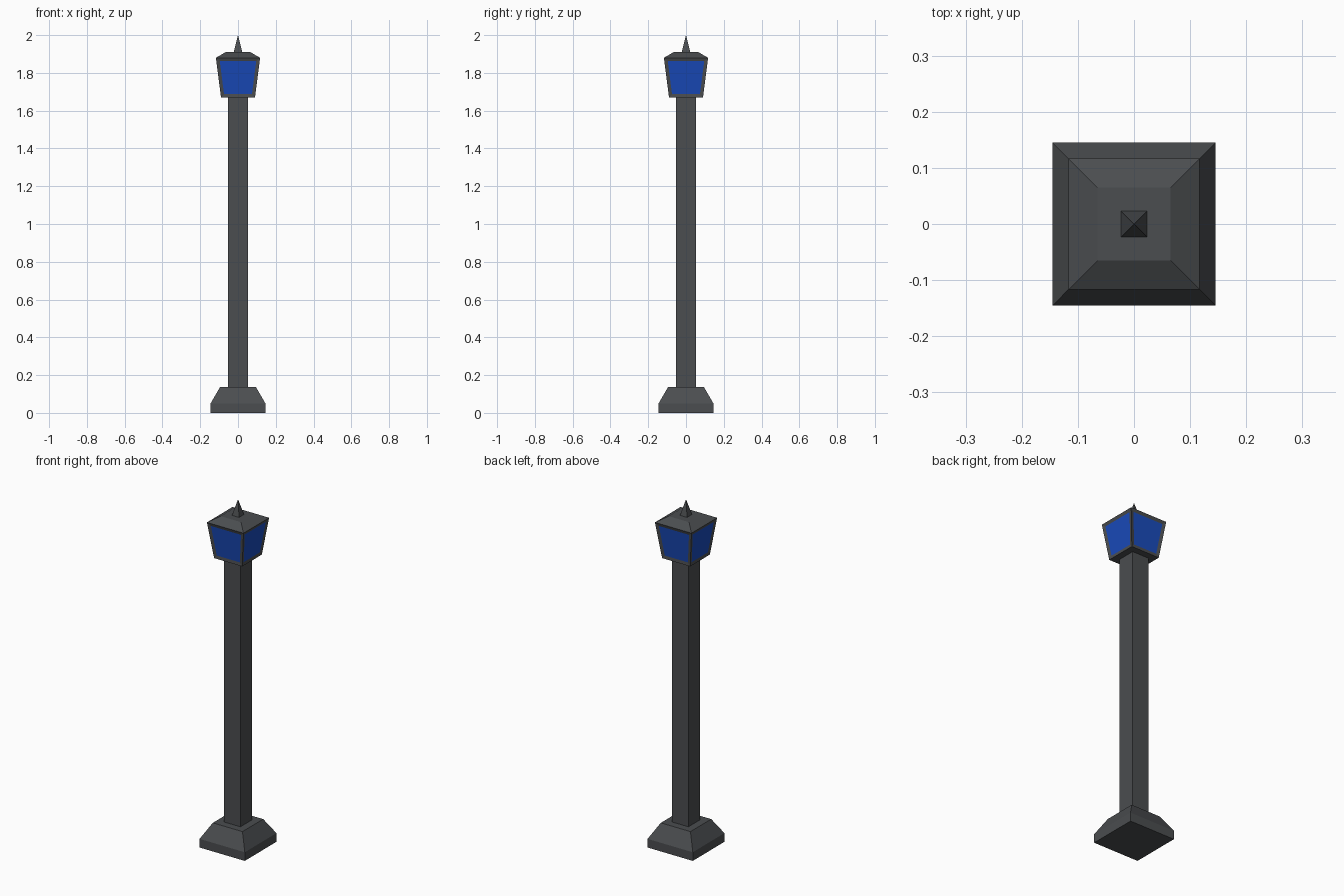
import bpy, bmesh
from math import pi, cos, sin

if "Cube" in bpy.data.objects:
    bpy.data.objects.remove(bpy.data.objects["Cube"])


def material(name, color):
    m = bpy.data.materials.new(name)
    m.diffuse_color = color
    m.use_nodes = True
    m.node_tree.nodes["Principled BSDF"].inputs["Base Color"].default_value = m.diffuse_color
    return m


iron = material("dark_iron", (0.07, 0.075, 0.08, 1))
glass = material("blue_glass", (0.01, 0.07, 0.5, 1))


def square_stack(name, levels, panel_inset=None):
    """Stack square rings of (half width, z); half width 0 closes to a point."""
    bm = bmesh.new()
    rings = []
    for half, z in levels:
        if half == 0:
            rings.append([bm.verts.new((0, 0, z))] * 4)
        else:
            r = half * 2 ** 0.5
            angles = [pi / 4 + i * pi / 2 for i in range(4)]
            rings.append([bm.verts.new((r * cos(a), r * sin(a), z)) for a in angles])
    bm.faces.new(rings[0][::-1])
    sides = []
    for low, high in zip(rings, rings[1:]):
        for i in range(4):
            j = (i + 1) % 4
            corners = [low[i], low[j], high[j], high[i]]
            sides.append(bm.faces.new(list(dict.fromkeys(corners))))
    if levels[-1][0]:
        bm.faces.new(rings[-1])
    bm.normal_update()
    if panel_inset:
        # slightly recessed glass pane in each wall of the first level
        panes = sides[:4]
        bmesh.ops.inset_individual(bm, faces=panes, thickness=panel_inset,
                                   depth=-0.004, use_even_offset=True)
        for f in panes:
            f.material_index = 1
    mesh = bpy.data.meshes.new(name)
    bm.to_mesh(mesh)
    bm.free()
    mesh.materials.append(iron)
    mesh.materials.append(glass)
    obj = bpy.data.objects.new(name, mesh)
    bpy.context.collection.objects.link(obj)
    return obj


# Foot, post, lantern with sloped roof, and pointed finial
square_stack("base", [(0.145, 0), (0.145, 0.05), (0.095, 0.137)])
square_stack("post", [(0.052, 0.13), (0.052, 1.675)])
square_stack("lantern", [(0.09, 1.67), (0.117, 1.88), (0.065, 1.91)], panel_inset=0.018)
square_stack("finial", [(0.024, 1.905), (0, 2.0)])
